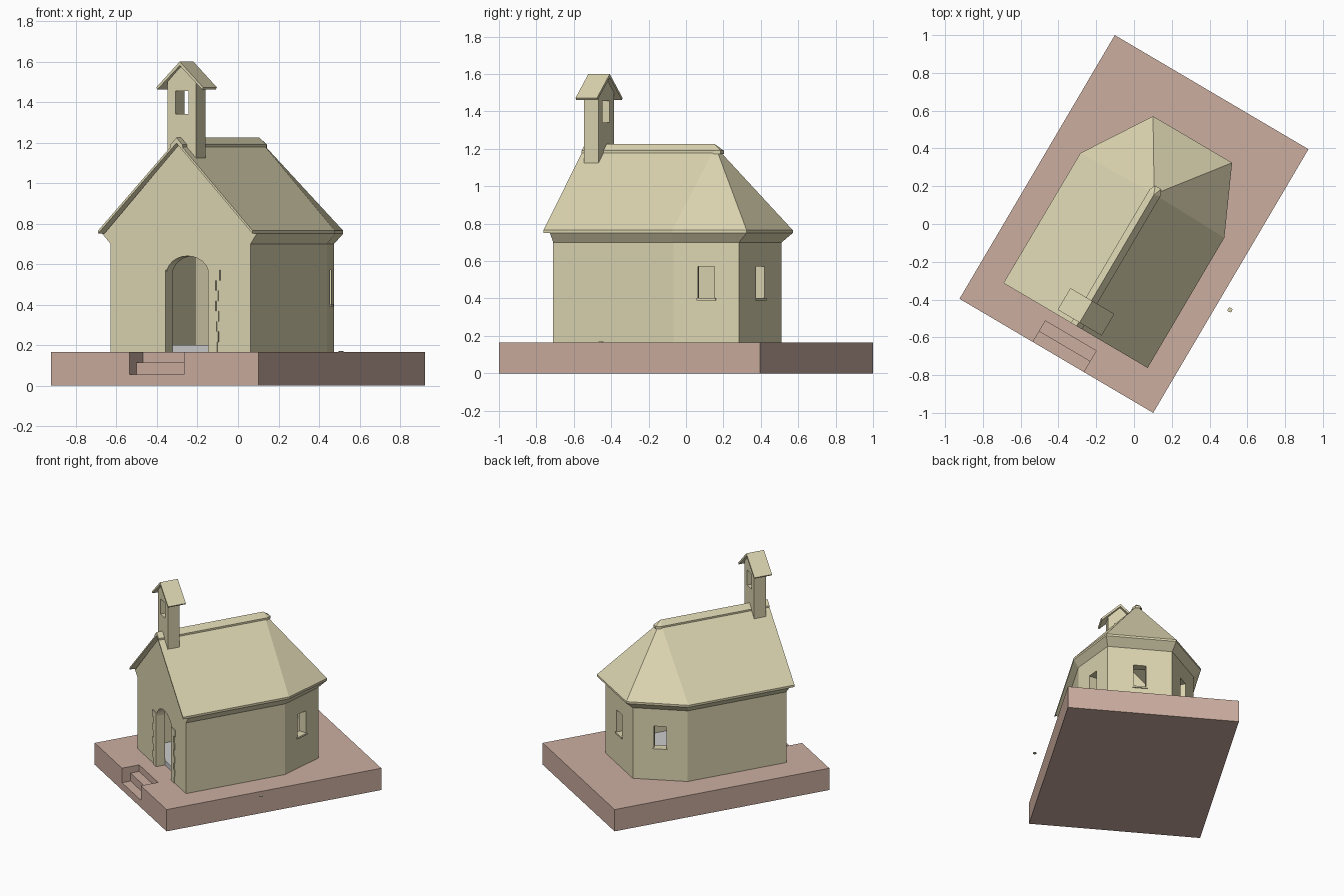
import bpy, bmesh, math, random
from mathutils import Matrix, Vector

if "Cube" in bpy.data.objects:
    bpy.data.objects.remove(bpy.data.objects["Cube"])

random.seed(4)
TURN = Matrix.Rotation(math.radians(-30.5), 4, 'Z')   # whole model sits turned on the grid
C = 0.012                                             # centre line of the chapel


def material(name, rgb):
    m = bpy.data.materials.new(name)
    m.diffuse_color = (*rgb, 1)
    m.use_nodes = True
    m.node_tree.nodes["Principled BSDF"].inputs["Base Color"].default_value = m.diffuse_color
    return m


STONE = material("pink_stone", (0.60, 0.42, 0.35))
CREAM = material("cream", (0.72, 0.67, 0.44))


def make(name, verts, faces, mat=None):
    bm = bmesh.new()
    vs = [bm.verts.new(TURN @ Vector(v)) for v in verts]
    for f in faces:
        bm.faces.new([vs[i] for i in f])
    bmesh.ops.recalc_face_normals(bm, faces=bm.faces)
    me = bpy.data.meshes.new(name)
    bm.to_mesh(me)
    bm.free()
    if mat:
        me.materials.append(mat)
    ob = bpy.data.objects.new(name, me)
    bpy.context.collection.objects.link(ob)
    return ob


def loft(name, rings, mat=None):
    n = len(rings[0])
    faces = [tuple(range(n)), tuple(range((len(rings) - 1) * n, len(rings) * n))]
    for k in range(len(rings) - 1):
        for i in range(n):
            j = (i + 1) % n
            faces.append((k * n + i, k * n + j, (k + 1) * n + j, (k + 1) * n + i))
    return make(name, [v for r in rings for v in r], faces, mat)


def prism(name, plan, z0, z1, mat=None):
    return loft(name, [[(x, y, z) for x, y in plan] for z in (z0, z1)], mat)


def extrude(name, profile, y0, y1, mat=None):
    return loft(name, [[(x, y, z) for x, z in profile] for y in (y0, y1)], mat)


def box(name, x0, x1, y0, y1, z0, z1, mat=None):
    return prism(name, [(x0, y0), (x1, y0), (x1, y1), (x0, y1)], z0, z1, mat)


def cut(ob, *cutters):
    for c in cutters:
        m = ob.modifiers.new("cut", 'BOOLEAN')
        m.operation, m.solver, m.object = 'DIFFERENCE', 'EXACT', c
    bpy.context.view_layer.update()
    dg = bpy.context.evaluated_depsgraph_get()
    me = bpy.data.meshes.new_from_object(ob.evaluated_get(dg))
    ob.modifiers.clear()
    ob.data = me
    for c in cutters:
        bpy.data.objects.remove(c)


def inset(plan, d):
    out = []
    for i, p in enumerate(plan):
        p = Vector(p)
        a = (p - Vector(plan[i - 1])).normalized()
        b = (Vector(plan[(i + 1) % len(plan)]) - p).normalized()
        na, nb = Vector((-a.y, a.x)), Vector((-b.y, b.x))
        out.append(tuple(p + (na + nb) * d / (1 + na.dot(nb))))
    return out


# base slab with a two-step stair cut into the front
base = box("base", -0.595, 0.595, -0.81, 0.81, 0, 0.165, STONE)
stair = [(-0.9, 0.055), (-0.745, 0.055), (-0.745, 0.115), (-0.68, 0.115), (-0.68, 0.3), (-0.9, 0.3)]
cut(base, loft("stair_cut", [[(x, y, z) for y, z in stair] for x in (-0.144, 0.168)]))

# hollow walls with flared cornice, arched door and three apse windows
wall = [(-0.388, -0.58), (0.414, -0.58), (0.414, 0.165), (0.265, 0.485), (-0.185, 0.485), (-0.388, 0.165)]
eave = [(-0.437, -0.62), (0.449, -0.62), (0.449, 0.18), (0.283, 0.543), (-0.203, 0.543), (-0.435, 0.18)]
corn = [(x, max(y, -0.58)) for x, y in eave]
walls = loft("walls", [[(x, y, z) for x, y in p] for p, z in
                       ((wall, 0.165), (wall, 0.70), (corn, 0.75))], CREAM)
room = inset(wall, 0.06)
DX, DW = 0.052, 0.121
arch = [(DX - DW, 0.1), (DX + DW, 0.1)] + [
    (DX + DW * math.cos(t * math.pi / 12), 0.55 + 0.09 * math.sin(t * math.pi / 12)) for t in range(13)]
cutters = [prism("room_cut", room, 0.1, 0.9), extrude("door_cut", arch, -0.7, -0.45)]
for i in (2, 3, 4):
    a, b = Vector(wall[i]), Vector(wall[i + 1])
    d = (b - a).normalized()
    n = Vector((d.y, -d.x))
    m = (a + b) / 2

    def slab(name, w, o0, o1, z0, z1, mat=None):
        pts = [m - d * w + n * o0, m + d * w + n * o0, m + d * w + n * o1, m - d * w + n * o1]
        return prism(name, [tuple(p) for p in pts], z0, z1, mat)
    cutters.append(slab("window_cut", 0.044, -0.1, 0.1, 0.40, 0.57))
    slab("window_sill", 0.052, -0.05, 0.008, 0.39, 0.402, CREAM)
cut(walls, *cutters)
prism("floor", room, 0.16, 0.2)

# front gable
extrude("gable", [(-0.425, 0.75), (0.449, 0.75), (C, 1.198)], -0.58, -0.52, CREAM)

# uneven stones on both sides of the door
for side in (-1, 1):
    z = 0.165
    for k in range(8):
        h = 0.0506
        w = (0.062 if k % 2 else 0.048) + random.uniform(-0.006, 0.006)
        x0, x1 = sorted((DX + side * DW, DX + side * (DW + w)))
        box("door_stone", x0, x1, -0.586, -0.575, z, z + h, CREAM)
        z += h


# thin roof skin over a six-sided plan with a straight ridge
def roof(name, plan, z, ridge_end, ridge_z, thick):
    verts = [(x, y, z) for x, y in plan] + [(C, plan[0][1], ridge_z), (C, ridge_end, ridge_z)]
    faces = [(1, 2, 7, 6), (2, 3, 7), (3, 4, 7), (4, 5, 7), (5, 0, 6, 7)]
    low = [(x, y, q - thick) for x, y, q in verts]
    rim = [1, 2, 3, 4, 5, 0, 6]
    faces += [tuple(i + 8 for i in f[::-1]) for f in faces]
    faces += [(a, b, b + 8, a + 8) for a, b in zip(rim, rim[1:] + rim[:1])]
    return make(name, verts + low, faces, CREAM)


roof("roof", eave, 0.765, 0.19, 1.212, 0.015)
cap = [(C - 0.034, -0.62), (C + 0.034, -0.62), (C + 0.034, 0.2), (C + 0.018, 0.232),
       (C - 0.018, 0.232), (C - 0.034, 0.2)]
roof("ridge_cap", cap, 1.19, 0.185, 1.225, 0.018)

# bell tower with an opening and its own small gable roof
T = 0.017
post = extrude("bell_tower", [(T - 0.082, 1.1), (T + 0.082, 1.1), (T + 0.082, 1.5), (T, 1.582), (T - 0.082, 1.5)],
               -0.575, -0.485, CREAM)
cut(post, box("bell_cut", T - 0.037, T + 0.037, -0.7, -0.4, 1.34, 1.455))
extrude("tower_roof", [(T - 0.135, 1.472), (T, 1.6), (T + 0.135, 1.472),
                       (T + 0.128, 1.462), (T, 1.58), (T - 0.128, 1.462)], -0.596, -0.463, CREAM)

# small loose disc beside the base
p = TURN.inverted() @ Vector((0.508, -0.455, 0))
prism("loose_disc", [(p.x + 0.013 * math.cos(k * math.pi / 4), p.y + 0.013 * math.sin(k * math.pi / 4))
                     for k in range(8)], 0.165, 0.17, CREAM)
